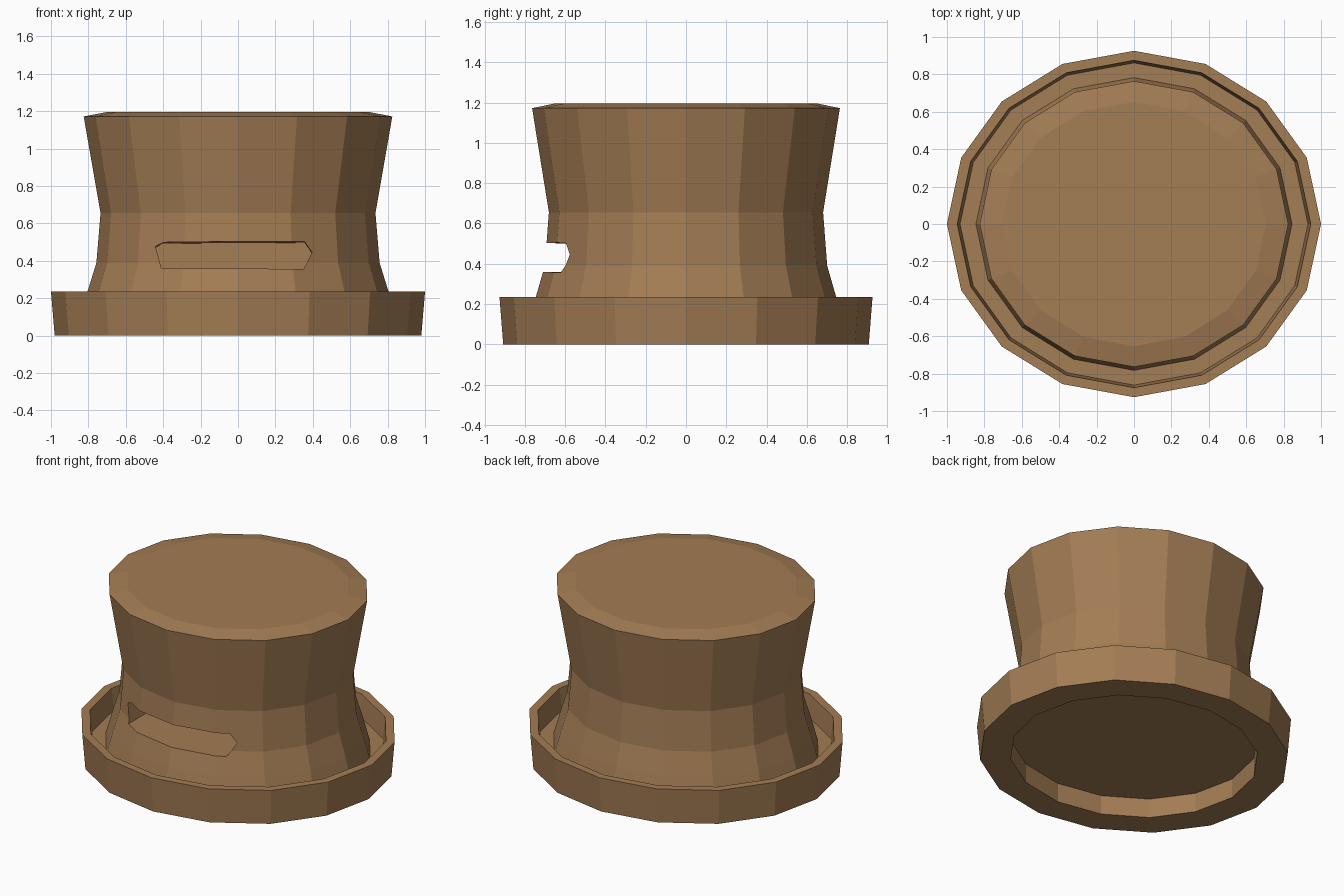
import bpy, bmesh, math

if "Cube" in bpy.data.objects:
    bpy.data.objects.remove(bpy.data.objects["Cube"])

SIDES, YS = 16, 0.926

brown = bpy.data.materials.new("warm brown")
brown.diffuse_color = (0.37, 0.205, 0.09, 1)
brown.use_nodes = True
brown.node_tree.nodes["Principled BSDF"].inputs["Base Color"].default_value = brown.diffuse_color


def make_object(name, bm):
    bmesh.ops.recalc_face_normals(bm, faces=bm.faces)
    mesh = bpy.data.meshes.new(name)
    bm.to_mesh(mesh)
    bm.free()
    mesh.materials.append(brown)
    ob = bpy.data.objects.new(name, mesh)
    bpy.context.collection.objects.link(ob)
    return ob


# Hat-shaped body: one closed (radius, z) profile turned into 16 flat sides
profile = [
    (0.785, 0.13), (0.785, 0.0),                 # recess underneath
    (0.98, 0.0), (1.0, 0.235),                   # rim outside
    (0.945, 0.235), (0.93, 0.09), (0.845, 0.09), # rim inside and groove
    (0.805, 0.235), (0.757, 0.39), (0.735, 0.655),
    (0.825, 1.172), (0.705, 1.195),              # flared body and top
]
bm = bmesh.new()
rings = []
for r, z in profile:
    rings.append([bm.verts.new((r * math.cos(2 * math.pi * i / SIDES),
                                r * YS * math.sin(2 * math.pi * i / SIDES), z))
                  for i in range(SIDES)])
for a, b in zip(rings, rings[1:]):
    for i in range(SIDES):
        j = (i + 1) % SIDES
        bm.faces.new((a[i], a[j], b[j], b[i]))
bm.faces.new(rings[0])
bm.faces.new(rings[-1])
body = make_object("body", bm)

# Slot in the front: six-sided prism cut deep into the body
outline = [(-0.41, 0.36), (0.35, 0.357), (0.396, 0.45),
           (0.355, 0.509), (-0.40, 0.505), (-0.442, 0.483)]
bm = bmesh.new()
front = [bm.verts.new((x, -0.9, z)) for x, z in outline]
back = [bm.verts.new((x, -0.22, z - (0.012 if z > 0.4 else 0))) for x, z in outline]
bm.faces.new(front)
bm.faces.new(back)
for i in range(6):
    j = (i + 1) % 6
    bm.faces.new((front[i], front[j], back[j], back[i]))
cutter = make_object("slot_cutter", bm)
cutter.hide_render = True

mod = body.modifiers.new("slot", 'BOOLEAN')
mod.operation = 'DIFFERENCE'
mod.solver = 'EXACT'
mod.object = cutter
bpy.context.view_layer.objects.active = body
body.select_set(True)
bpy.ops.object.modifier_apply(modifier=mod.name)
bpy.data.objects.remove(cutter, do_unlink=True)
